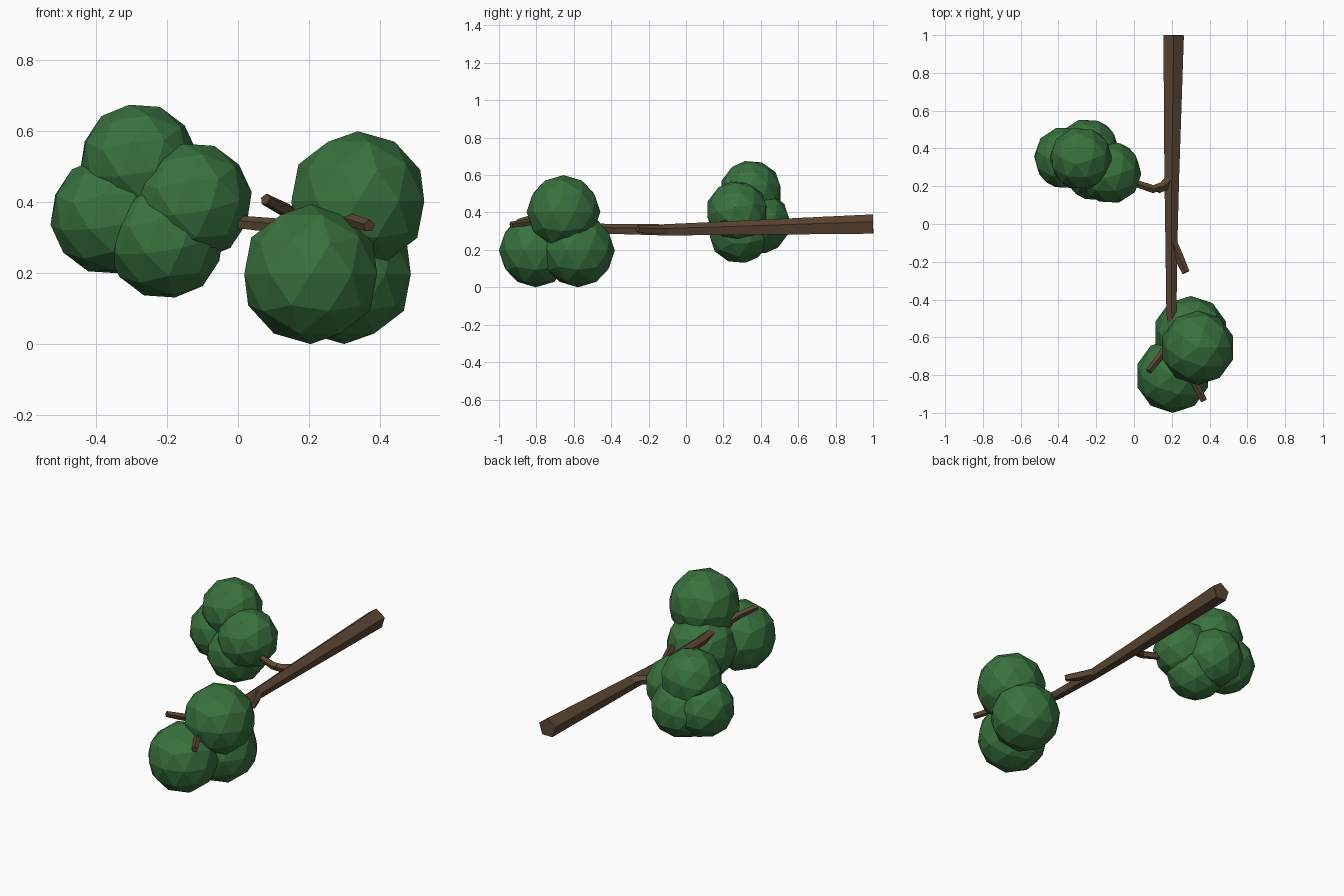
import bpy, bmesh, math
from mathutils import Vector, Euler

if "Cube" in bpy.data.objects:
    bpy.data.objects.remove(bpy.data.objects["Cube"])


def material(name, rgb):
    m = bpy.data.materials.new(name)
    m.diffuse_color = (*rgb, 1)
    m.use_nodes = True
    m.node_tree.nodes["Principled BSDF"].inputs["Base Color"].default_value = m.diffuse_color
    return m


BARK = material("bark brown", (0.107, 0.061, 0.033))
LEAF = material("leaf green", (0.040, 0.168, 0.048))


def finish(bm, name, mat):
    mesh = bpy.data.meshes.new(name)
    bmesh.ops.recalc_face_normals(bm, faces=bm.faces[:])
    bm.to_mesh(mesh)
    bm.free()
    mesh.materials.append(mat)
    ob = bpy.data.objects.new(name, mesh)
    bpy.context.collection.objects.link(ob)
    return ob


def limb(name, path, sides=5):
    """Tapered faceted tube; path entries are (x, y, z, radius)."""
    bm = bmesh.new()
    pts = [Vector(p[:3]) for p in path]
    rings = []
    for i, p in enumerate(pts):
        d = (pts[min(i + 1, len(pts) - 1)] - pts[max(i - 1, 0)]).normalized()
        side = d.cross(Vector((0, 0, 1))).normalized()
        up = side.cross(d)
        r = path[i][3]
        rings.append([bm.verts.new(p + r * (math.sin(a) * side + math.cos(a) * up))
                      for a in (2 * math.pi * k / sides for k in range(sides))])
    for a, b in zip(rings, rings[1:]):
        for k in range(sides):
            n = (k + 1) % sides
            bm.faces.new((a[k], a[n], b[n], b[k]))
    bm.faces.new(rings[0])
    bm.faces.new(rings[-1])
    return finish(bm, name, BARK)


def leaf_ball(name, centre, radius, tilt=(0, 0, 0)):
    bm = bmesh.new()
    bmesh.ops.create_icosphere(bm, subdivisions=2, radius=radius)
    ob = finish(bm, name, LEAF)
    ob.location = centre
    ob.rotation_euler = Euler([math.radians(t) for t in tilt])


# main branch
limb("main_branch", [(0.21, 1.0, 0.333, 0.057), (0.20, 0.25, 0.313, 0.041),
                     (0.198, -0.12, 0.304, 0.033), (0.198, -0.42, 0.31, 0.029),
                     (0.205, -0.64, 0.325, 0.026)])

# forked tips inside the front foliage
limb("right_tip", [(0.205, -0.60, 0.322, 0.025), (0.28, -0.76, 0.36, 0.021),
                   (0.37, -0.935, 0.333, 0.018)])
limb("left_tip", [(0.205, -0.60, 0.322, 0.025), (0.14, -0.70, 0.375, 0.021),
                  (0.077, -0.78, 0.408, 0.017)])

# short broken stub
limb("side_stub", [(0.205, -0.10, 0.305, 0.026), (0.24, -0.18, 0.306, 0.026),
                   (0.275, -0.257, 0.312, 0.021)])

# twig carrying the rear foliage
limb("rear_twig_base", [(0.20, 0.24, 0.313, 0.034), (0.165, 0.205, 0.323, 0.030),
                        (0.125, 0.175, 0.335, 0.016)])
limb("rear_twig", [(0.165, 0.205, 0.323, 0.024), (0.10, 0.185, 0.333, 0.022),
                   (0.01, 0.215, 0.342, 0.020), (-0.12, 0.28, 0.38, 0.016)])

# front foliage cluster
for i, c in enumerate([(0.205, -0.803, 0.197), (0.30, -0.578, 0.197),
                       (0.338, -0.655, 0.403)]):
    leaf_ball(f"front_foliage_{i + 1}", c, 0.197)

# rear foliage cluster
for i, c in enumerate([(-0.28, 0.347, 0.512), (-0.363, 0.35, 0.362),
                       (-0.127, 0.273, 0.402), (-0.205, 0.287, 0.294),
                       (-0.245, 0.392, 0.345)]):
    leaf_ball(f"rear_foliage_{i + 1}", c, 0.168, (8, -12, 15))
